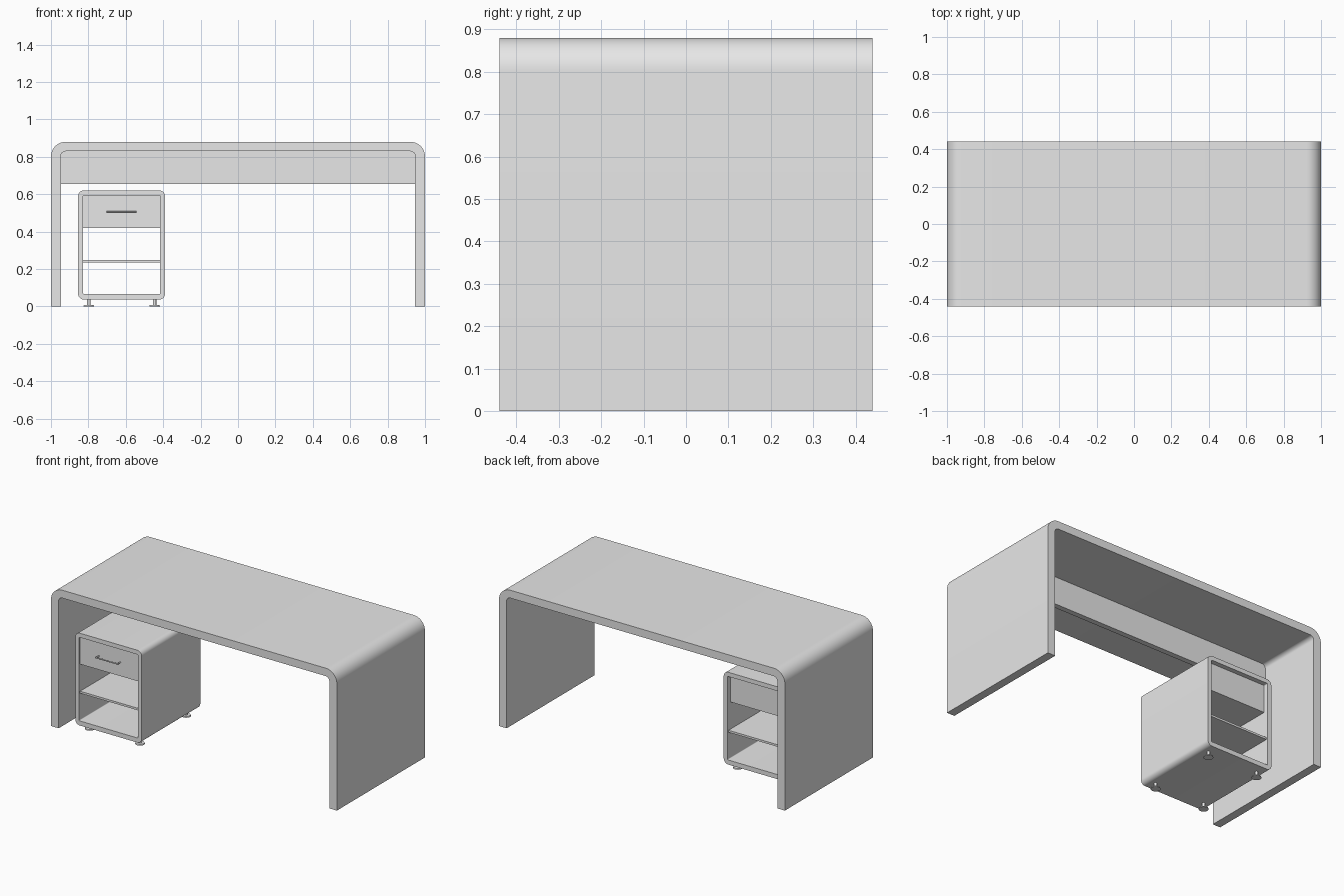
import bpy, bmesh
from math import radians, sin, cos, pi
from mathutils import Vector

cube = bpy.data.objects.get("Cube")
if cube:
    bpy.data.objects.remove(cube, do_unlink=True)

grey = bpy.data.materials.new("light_grey")
grey.use_nodes = True
grey.diffuse_color = (0.8, 0.8, 0.8, 1)
grey.node_tree.nodes["Principled BSDF"].inputs["Base Color"].default_value = (0.8, 0.8, 0.8, 1)


def finish(name, bm):
    bmesh.ops.recalc_face_normals(bm, faces=bm.faces)
    mesh = bpy.data.meshes.new(name)
    bm.to_mesh(mesh)
    bm.free()
    mesh.materials.append(grey)
    mesh.shade_smooth()
    mesh.set_sharp_from_angle(angle=radians(30))
    obj = bpy.data.objects.new(name, mesh)
    bpy.context.collection.objects.link(obj)
    return obj


def box(name, x0, x1, y0, y1, z0, z1):
    bm = bmesh.new()
    bmesh.ops.create_cube(bm, size=1)
    for v in bm.verts:
        v.co = Vector((x0 if v.co.x < 0 else x1,
                       y0 if v.co.y < 0 else y1,
                       z0 if v.co.z < 0 else z1))
    return finish(name, bm)


def corner(cx, cz, r, start, steps=12):
    """Quarter arc, running counter-clockwise from the start angle."""
    angles = [radians(start) + pi / 2 * i / steps for i in range(steps + 1)]
    return [(cx + r * cos(a), cz + r * sin(a)) for a in angles]


def rounded_rect(x0, x1, z0, z1, r):
    return (corner(x1 - r, z1 - r, r, 0) + corner(x0 + r, z1 - r, r, 90)
            + corner(x0 + r, z0 + r, r, 180) + corner(x1 - r, z0 + r, r, 270))


def arch(half, top, r):
    return ([(half, 0)] + corner(half - r, top - r, r, 0)
            + corner(r - half, top - r, r, 90) + [(-half, 0)])


def shell(name, outer, inner, y0, y1, closed):
    """Band between two matching outlines, extruded along y."""
    bm = bmesh.new()
    rows = [[bm.verts.new((x, y, z)) for x, z in line]
            for line, y in ((outer, y0), (outer, y1), (inner, y1), (inner, y0))]
    n = len(outer)
    for i in range(n if closed else n - 1):
        j = (i + 1) % n
        for k in range(4):
            a, b = rows[k], rows[(k + 1) % 4]
            bm.faces.new((a[i], a[j], b[j], b[i]))
    if not closed:
        for end in (0, -1):
            bm.faces.new([row[end] for row in rows])
    return finish(name, bm)


def cylinder(bm, start, end, r1, r2, segments=24):
    start, end = Vector(start), Vector(end)
    made = bmesh.ops.create_cone(bm, cap_ends=True, segments=segments, radius1=r1,
                                 radius2=r2, depth=(end - start).length)
    turn = Vector((0, 0, 1)).rotation_difference(end - start).to_matrix()
    for v in made["verts"]:
        v.co = turn @ v.co + (start + end) / 2


# Desk: one bent slab for top and sides, with a panel hung under the middle
shell("desk_body", arch(1, 0.88, 0.078), arch(0.947, 0.83, 0.026), -0.44, 0.44, False)
box("modesty_panel", -0.947, 0.947, -0.016, 0.018, 0.655, 0.831)

# Drawer unit: rounded open tube
left, right, front, back = -0.855, -0.39, -0.405, 0.18
wall = 0.027
shell("pedestal_case", rounded_rect(left, right, 0.037, 0.621, 0.032),
      rounded_rect(left + wall, right - wall, 0.066, 0.594, 0.005), front, back, True)
box("drawer", left + wall, right - wall, front + 0.01, back - 0.03, 0.42, 0.594)
box("pedestal_shelf", left + wall, right - wall, front + 0.01, back - 0.01, 0.236, 0.249)

# Drawer handle: bar on two posts
bm = bmesh.new()
mid, hz, bar_y = (left + right) / 2, 0.507, front - 0.018
cylinder(bm, (mid - 0.081, bar_y, hz), (mid + 0.081, bar_y, hz), 0.004, 0.004, 12)
for side in (-1, 1):
    x = mid + side * 0.075
    cylinder(bm, (x, bar_y, hz), (x, front + 0.012, hz), 0.004, 0.004, 12)
finish("drawer_handle", bm)

# Feet: stem on a flat disc
for depth, y in (("front", -0.343), ("back", 0.118)):
    for side, x in (("right", -0.798), ("left", -0.446)):
        bm = bmesh.new()
        cylinder(bm, (x, y, 0), (x, y, 0.007), 0.028, 0.026)
        cylinder(bm, (x, y, 0.006), (x, y, 0.04), 0.009, 0.009)
        finish(f"{depth}_{side}_foot", bm)
